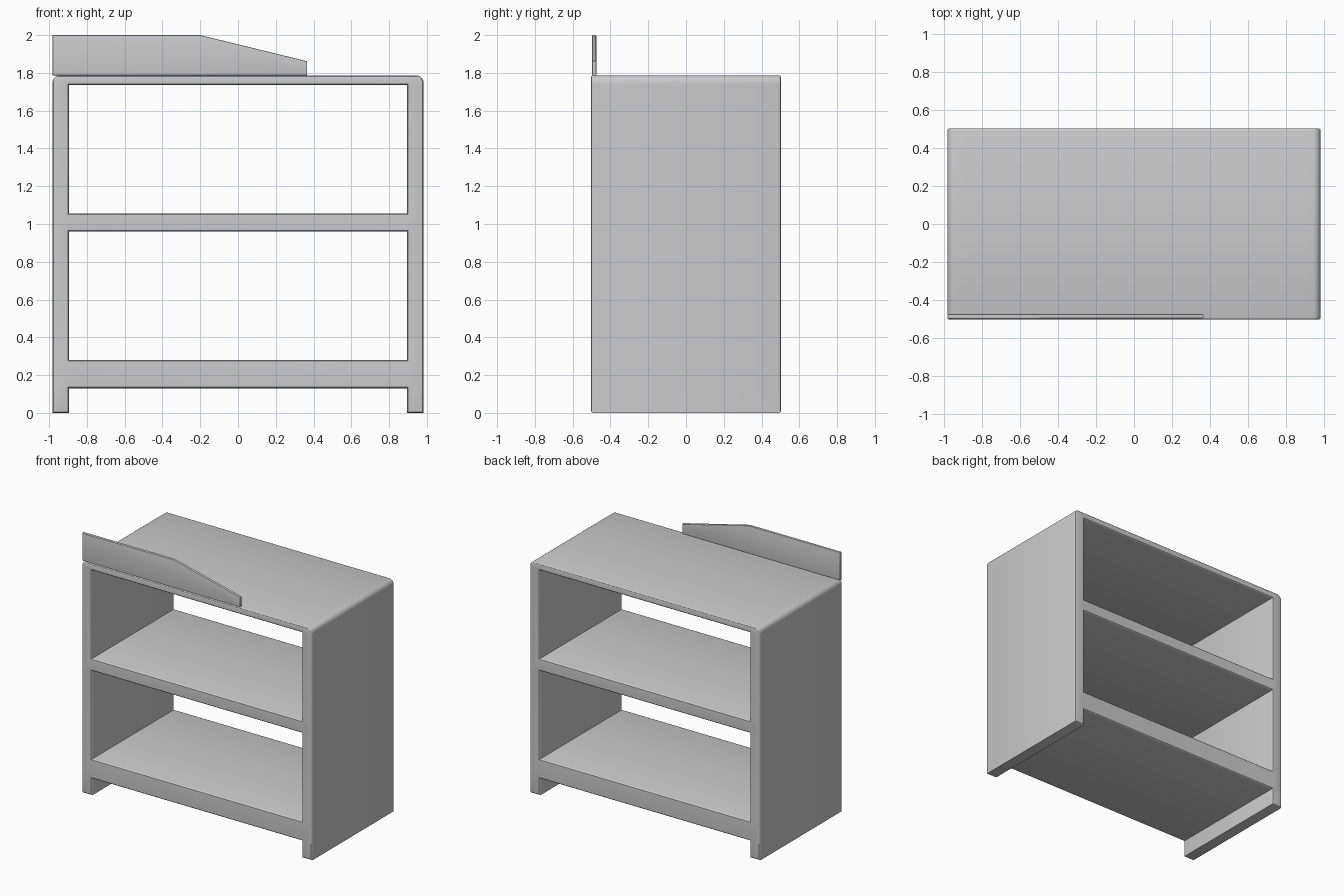
import bpy, bmesh

if "Cube" in bpy.data.objects:
    bpy.data.objects.remove(bpy.data.objects["Cube"])


def slab(name, polys, y0, y1, rim, round_at=None, radius=0.0):
    """Extrude touching (x, z) polygons from y0 to y1, then soften the rims."""
    bm = bmesh.new()
    verts = {}

    def vert(p, y):
        key = (p[0], y, p[1])
        if key not in verts:
            verts[key] = bm.verts.new(key)
        return verts[key]

    sides = {}
    for poly in polys:
        bm.faces.new([vert(p, y0) for p in poly])
        bm.faces.new([vert(p, y1) for p in reversed(poly)])
        for a, b in zip(poly, poly[1:] + poly[:1]):
            sides.setdefault(frozenset((a, b)), []).append((a, b))
    for found in sides.values():
        if len(found) == 1:  # outline edge
            a, b = found[0]
            bm.faces.new([vert(b, y0), vert(a, y0), vert(a, y1), vert(b, y1)])
    bmesh.ops.recalc_face_normals(bm, faces=bm.faces[:])

    # Large rounding on chosen corner edges running front to back
    if round_at:
        edges = [e for e in bm.edges if all(round_at(v.co) for v in e.verts)]
        bmesh.ops.bevel(bm, geom=edges, offset=radius, segments=6,
                        profile=0.5, affect='EDGES')
    bm.normal_update()

    # Small rounding on the front and back rims
    def flat(f):
        return abs(f.normal.y) > 0.9
    edges = [e for e in bm.edges if len(e.link_faces) == 2
             and flat(e.link_faces[0]) != flat(e.link_faces[1])]
    bmesh.ops.bevel(bm, geom=edges, offset=rim, segments=3,
                    profile=0.5, affect='EDGES')

    mesh = bpy.data.meshes.new(name)
    bm.to_mesh(mesh)
    bm.free()
    obj = bpy.data.objects.new(name, mesh)
    bpy.context.collection.objects.link(obj)
    bpy.ops.object.select_all(action='DESELECT')
    obj.select_set(True)
    bpy.context.view_layer.objects.active = obj
    bpy.ops.object.shade_smooth_by_angle()
    return obj


# Open shelf body: side walls, two shelves and top as one continuous frame
xs = [-0.982, -0.895, 0.895, 0.982]
zs = [0, 0.13, 0.28, 0.96, 1.055, 1.735, 1.787]
open_rows = {0, 2, 4}
cells = []
for i in range(3):
    for k in range(6):
        if i == 1 and k in open_rows:
            continue
        cells.append([(xs[i], zs[k]), (xs[i + 1], zs[k]),
                      (xs[i + 1], zs[k + 1]), (xs[i], zs[k + 1])])
slab("shelf_body", cells, -0.503, 0.503, 0.012,
     lambda c: abs(c.x) > 0.97 and c.z > 1.78, 0.038)

# Thin tapered guard board standing on the front edge of the top
guard = [(-0.982, 1.787), (0.365, 1.787), (0.365, 1.862),
         (-0.2, 2.0), (-0.982, 2.0)]
slab("guard_board", [guard], -0.497, -0.475, 0.004)
